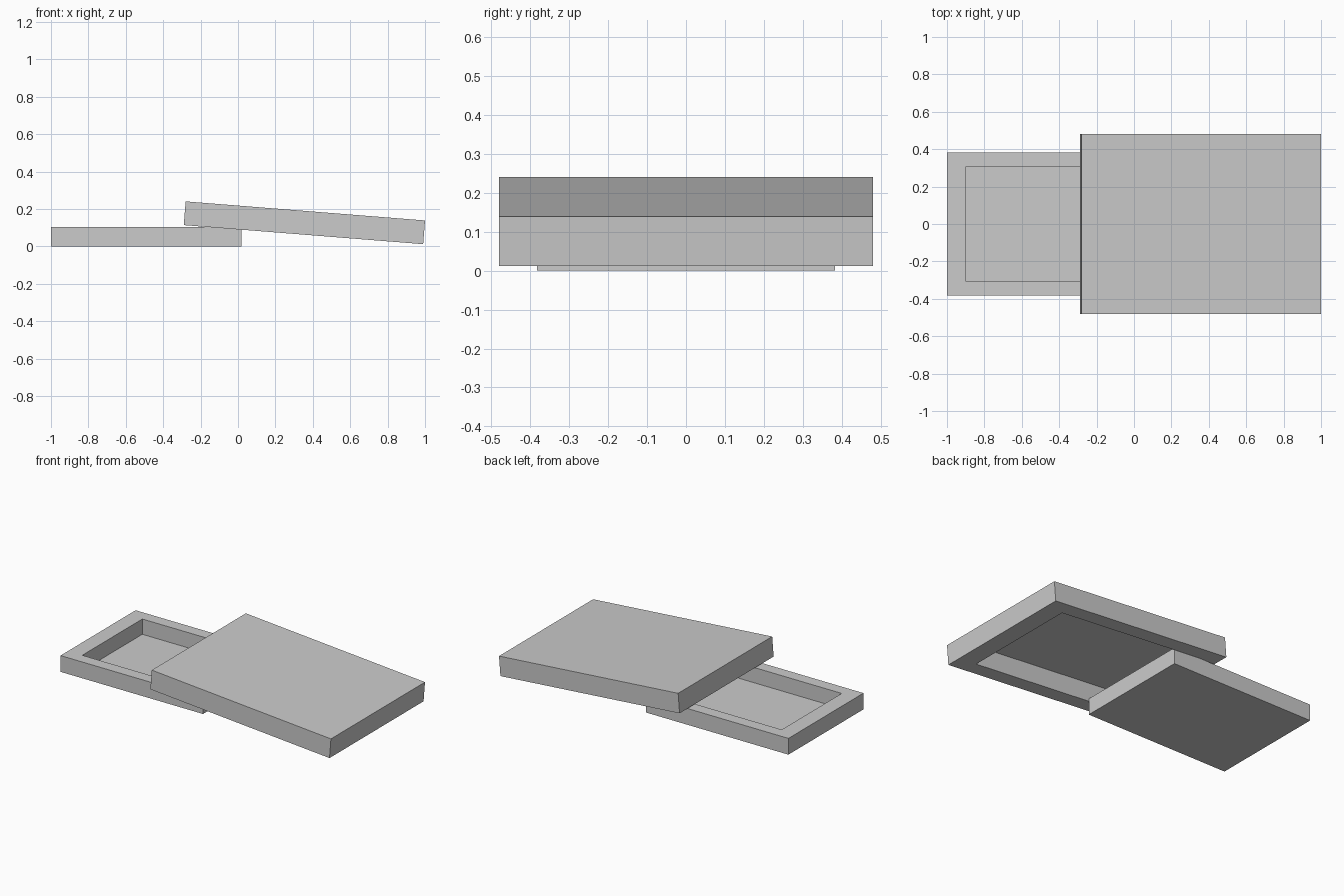
import bpy, bmesh, math
from mathutils import Vector

if "Cube" in bpy.data.objects:
    bpy.data.objects.remove(bpy.data.objects["Cube"])


def hollow_box(name, size, loc, open_up=True, tilt=0.0, depth=0.94):
    """Box with walls of a tenth of its size, hollowed from the top or the bottom."""
    side = 1 if open_up else -1
    bm = bmesh.new()
    bmesh.ops.create_cube(bm, size=1.0)
    bm.normal_update()
    face = next(f for f in bm.faces if f.normal.z * side > 0.9)
    # rim
    bmesh.ops.inset_individual(bm, faces=[face], thickness=0.1, use_even_offset=True)
    # cavity
    inner = bmesh.ops.extrude_discrete_faces(bm, faces=[face])["faces"][0]
    bmesh.ops.translate(bm, verts=inner.verts, vec=Vector((0, 0, -side * depth)))
    bmesh.ops.scale(bm, verts=bm.verts, vec=Vector(size))
    bmesh.ops.recalc_face_normals(bm, faces=bm.faces)
    mesh = bpy.data.meshes.new(name)
    bm.to_mesh(mesh)
    bm.free()
    obj = bpy.data.objects.new(name, mesh)
    obj.location = loc
    obj.rotation_euler.y = tilt
    bpy.context.collection.objects.link(obj)
    return obj


# Open tray lying flat
hollow_box("box_tray", (1.018, 0.766, 0.105), (-0.491, 0, 0.0525))

# Larger lid, open underneath, leaning on the tray
hollow_box("box_lid", (1.284, 0.96, 0.127), (0.355, 0, 0.1265),
           open_up=False, tilt=math.radians(4.55))
